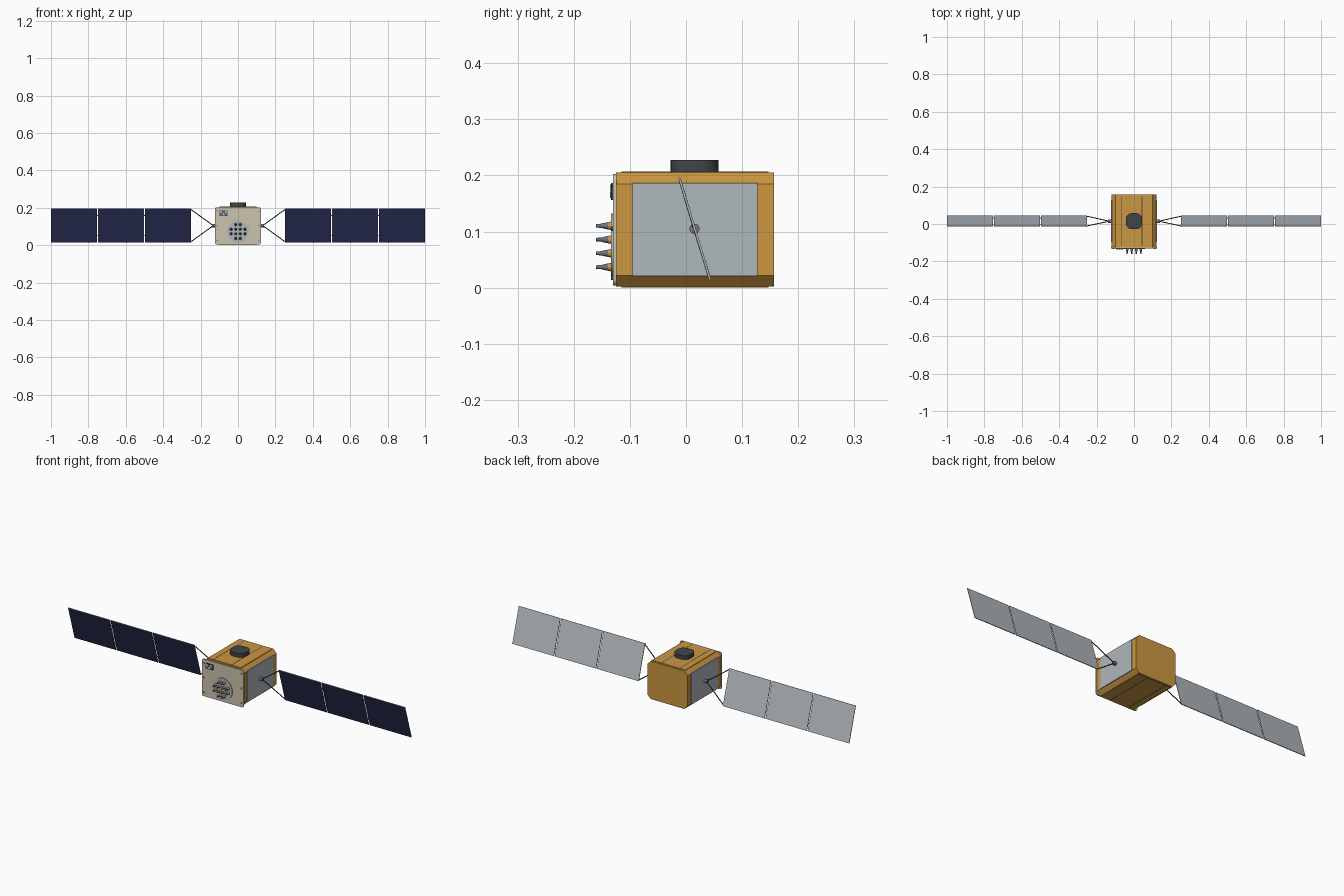
import bpy, bmesh, math
from mathutils import Vector

old = bpy.data.objects.get("Cube")
if old:
    bpy.data.objects.remove(old, do_unlink=True)


def material(name, rgb, rough=0.6):
    m = bpy.data.materials.new(name)
    m.use_nodes = True
    m.diffuse_color = (*rgb, 1)
    node = m.node_tree.nodes["Principled BSDF"]
    node.inputs["Base Color"].default_value = (*rgb, 1)
    node.inputs["Roughness"].default_value = rough
    return m


GOLD = material("gold foil", (0.60, 0.31, 0.055))
BEIGE = material("beige plate", (0.61, 0.55, 0.43))
SILVER = material("light grey panel", (0.43, 0.48, 0.51))
NAVY = material("navy solar cell", (0.02, 0.025, 0.08))
DARK = material("charcoal", (0.05, 0.06, 0.065))
STEEL = material("steel grey", (0.16, 0.18, 0.20))
BLUE = material("window blue", (0.08, 0.14, 0.27))


def finish(name, bm, mats, smooth=False):
    bmesh.ops.recalc_face_normals(bm, faces=bm.faces)
    me = bpy.data.meshes.new(name)
    bm.to_mesh(me)
    bm.free()
    ob = bpy.data.objects.new(name, me)
    bpy.context.collection.objects.link(ob)
    for m in mats:
        me.materials.append(m)
    if smooth:
        bpy.ops.object.select_all(action='DESELECT')
        ob.select_set(True)
        bpy.context.view_layer.objects.active = ob
        bpy.ops.object.shade_smooth_by_angle(angle=math.radians(35))
    return ob


def box(name, lo, hi, mat):
    bm = bmesh.new()
    bmesh.ops.create_cube(bm, size=1)
    for v in bm.verts:
        v.co = [a + (b - a) * (c + 0.5) for a, b, c in zip(lo, hi, v.co)]
    return finish(name, bm, [mat])


def rounded_block(name, lo, hi, axis, radius, segments, mat):
    """Box with the four edges along one axis bevelled."""
    bm = bmesh.new()
    bmesh.ops.create_cube(bm, size=1)
    for v in bm.verts:
        v.co = [a + (b - a) * (c + 0.5) for a, b, c in zip(lo, hi, v.co)]
    edges = [e for e in bm.edges
             if abs((e.verts[0].co - e.verts[1].co).normalized()[axis]) > 0.9]
    bmesh.ops.bevel(bm, geom=edges, offset=radius, segments=segments,
                    profile=0.5, affect='EDGES')
    return finish(name, bm, [mat], segments > 1)


def rod(name, a, b, r1, mat, r2=None, sides=16):
    """Round bar or cone from a to b."""
    a, b = Vector(a), Vector(b)
    bm = bmesh.new()
    bmesh.ops.create_cone(bm, cap_ends=True, segments=sides, radius1=r1,
                          radius2=r1 if r2 is None else r2, depth=(b - a).length)
    turn = (b - a).to_track_quat('Z', 'Y')
    for v in bm.verts:
        v.co = turn @ v.co + (a + b) / 2
    return finish(name, bm, [mat], True)


# Main body with chamfered long edges
rounded_block("body", (-0.12, -0.125, 0.002), (0.12, 0.157, 0.205), 1, 0.02, 1, GOLD)

# Foil sheets on the roof and floor, with dark seams between them
for side, z0, z1 in (("roof", 0.2045, 0.207), ("floor", 0.0, 0.0025)):
    for i, (x0, x1) in enumerate(((-0.098, -0.067), (-0.063, 0.041), (0.045, 0.098))):
        box(f"{side}_sheet_{i}", (x0, -0.115, z0), (x1, 0.147, z1), GOLD)
    for x in (-0.065, 0.043):
        box(f"{side}_seam", (x - 0.002, -0.115, z0 + 0.0003),
            (x + 0.002, 0.147, z1 - 0.0003), DARK)

# Roof sensor
rounded_block("roof_sensor", (-0.043, -0.028, 0.2), (0.043, 0.058, 0.228),
              2, 0.031, 5, DARK)

# Front plate with bolts
rounded_block("front_plate", (-0.124, -0.130, 0.004), (0.124, -0.124, 0.203),
              1, 0.012, 4, BEIGE)
for x in (-0.112, 0.112):
    for z in (0.025, 0.105, 0.183):
        rod("plate_bolt", (x, -0.129, z), (x, -0.133, z), 0.004, STEEL, sides=10)

# Front window with small panes
rounded_block("window_frame", (-0.1, -0.134, 0.156), (-0.055, -0.129, 0.187),
              1, 0.004, 2, DARK)
for i in range(3):
    for j in range(2):
        x, z = -0.096 + i * 0.0127, 0.1595 + j * 0.0125
        box("window_pane", (x, -0.135, z), (x + 0.0115, -0.133, z + 0.0115),
            SILVER if (i + j) % 2 else BLUE)

# Antenna disc and its cluster of horns
rod("antenna_disc", (0, -0.129, 0.073), (0, -0.1335, 0.073), 0.059, SILVER, sides=32)
for i in range(4):
    for j in range(4):
        if i in (0, 3) and j in (0, 3):
            continue
        x, z = (i - 1.5) * 0.0245, 0.0735 + (j - 1.5) * 0.0245
        rod("horn_base", (x, -0.132, z), (x, -0.139, z), 0.008, GOLD, 0.0065, 12)
        rod("horn_cone", (x, -0.139, z), (x, -0.149, z), 0.0065, STEEL, 0.0045, 12)
        rod("horn_tip", (x, -0.149, z), (x, -0.16, z), 0.004,
            (GOLD, BLUE, STEEL)[(i + 2 * j) % 3], 0.003, 12)

# Wings: tilted plane, top edge leaning to the front
top, bottom = Vector((0, -0.012, 0.196)), Vector((0, 0.043, 0.014))
along = (top - bottom).normalized()
normal = Vector((0, -along.z, along.y))
middle = (top + bottom) / 2
half = (top - bottom).length / 2


def tilted_sheet(name, x0, x1, reach, d0, d1, mats):
    """Sheet in the wing plane; the first colour goes on the front."""
    bm = bmesh.new()
    bmesh.ops.create_cube(bm, size=1)
    for v in bm.verts:
        c = v.co.copy()
        v.co = (middle + along * (2 * c.z * reach) + normal * (d0 + (d1 - d0) * (c.y + 0.5))
                + Vector(((x0 + x1) / 2 + c.x * (x1 - x0), 0, 0)))
    bm.normal_update()
    bmesh.ops.recalc_face_normals(bm, faces=bm.faces)
    for f in bm.faces:
        f.material_index = 0 if f.normal.dot(normal) > 0.7 else len(mats) - 1
    return finish(name, bm, mats)


for s, side in ((1, "left"), (-1, "right")):
    # Side radiator and wing hub
    box(f"{side}_radiator", (min(s * 0.118, s * 0.123), -0.095, 0.021),
        (max(s * 0.118, s * 0.123), 0.127, 0.187), SILVER)
    rod(f"{side}_hub", (s * 0.122, 0.015, 0.105), (s * 0.138, 0.015, 0.105), 0.009, STEEL)

    # Three solar panels joined by hinges
    for i in range(3):
        x0, x1 = 0.25 + i * 0.25 + (0.003 if i else 0), 0.5 + i * 0.25 - (0.002 if i < 2 else 0)
        lo, hi = sorted((s * x0, s * x1))
        tilted_sheet(f"{side}_solar_panel_{i}", lo, hi, half, -0.002, 0.001, [SILVER])
        tilted_sheet(f"{side}_solar_cells_{i}", lo + 0.001, hi - 0.001, half - 0.001,
                     0.0009, 0.002, [NAVY, SILVER])
        if i:
            for h in (-0.6, 0.6):
                p = middle + along * (half * h)
                rod(f"{side}_hinge", (s * (x0 - 0.008), p.y, p.z),
                    (s * (x0 + 0.003), p.y, p.z), 0.002, STEEL, sides=8)

    # Yoke arms from the hub to the panel corners
    for end in (0.95, -0.95):
        p = middle + along * (half * end)
        rod(f"{side}_yoke_arm", (s * 0.132, 0.015, 0.105), (s * 0.252, p.y, p.z),
            0.0025, DARK, sides=8)
